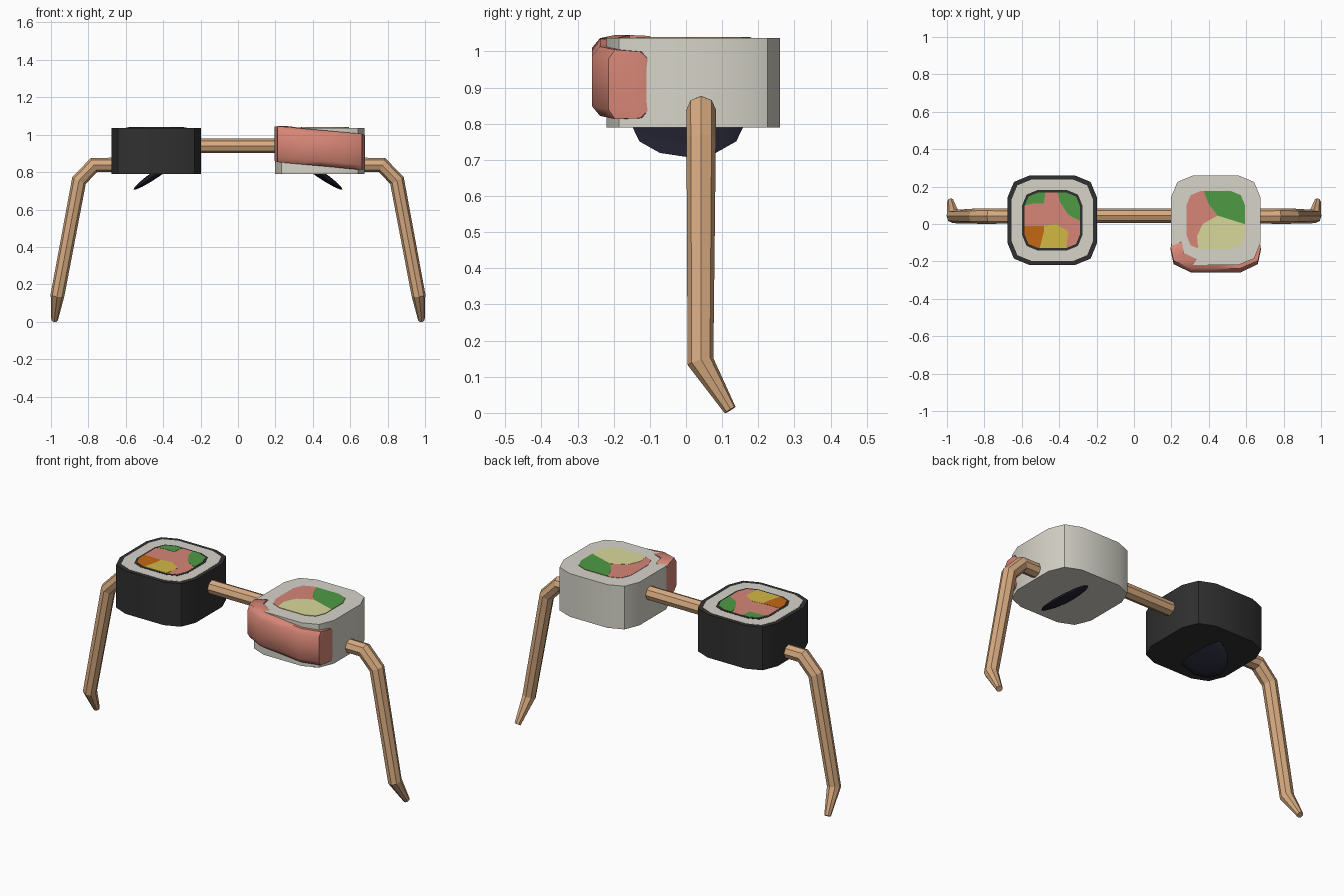
import bpy, bmesh
from mathutils import Vector

cube = bpy.data.objects.get("Cube")
if cube:
    bpy.data.objects.remove(cube)


def material(name, code):
    def linear(i):
        c = int(code[i:i + 2], 16) / 255
        return c / 12.92 if c < 0.04 else ((c + 0.055) / 1.055) ** 2.4
    m = bpy.data.materials.new(name)
    m.use_nodes = True
    m.diffuse_color = (linear(0), linear(2), linear(4), 1)
    m.node_tree.nodes["Principled BSDF"].inputs["Base Color"].default_value = m.diffuse_color
    return m


rice = material("rice", "d6d4c9")
seaweed = material("seaweed", "303030")
salmon = material("salmon", "d68676")
green = material("cucumber green", "4f9b45")
orange = material("orange", "c46814")
yellow = material("yellow", "d2b844")
pale = material("pale avocado", "d9d99b")
wood = material("wood", "d6aa80")
navy = material("dark navy", "20202e")

CENTRE_X, CENTRE_Y = 0.437, 0.02
BOTTOM, TOP = 0.79, 1.036

# Rounded square outline with twelve corners
OUTLINE = []
corner = [Vector((0.24, 0.12)), Vector((0.205, 0.205)), Vector((0.12, 0.24))]
for turn in range(4):
    OUTLINE += corner
    corner = [Vector((-p.y, p.x)) for p in corner]


def scaled(s):
    return [p * s for p in OUTLINE]


def finish(bm, name, mat, smooth=None):
    bmesh.ops.recalc_face_normals(bm, faces=bm.faces)
    me = bpy.data.meshes.new(name)
    bm.to_mesh(me)
    bm.free()
    ob = bpy.data.objects.new(name, me)
    bpy.context.collection.objects.link(ob)
    me.materials.append(mat)
    if smooth:
        bpy.ops.object.select_all(action='DESELECT')
        ob.select_set(True)
        bpy.context.view_layer.objects.active = ob
        bpy.ops.object.shade_smooth_by_angle(angle=smooth)
    return ob


def prism(name, points, cx, z0, z1, mat, clip=None, smooth=None):
    """Upright prism; its outline can be trimmed to a convex clip outline."""
    bm = bmesh.new()
    bm.faces.new([bm.verts.new((p[0], p[1], 0)) for p in points])
    for i in range(len(clip or [])):
        a, b = clip[i - 1], clip[i]
        d = b - a
        bmesh.ops.bisect_plane(bm, geom=bm.verts[:] + bm.edges[:] + bm.faces[:],
                               plane_co=(a.x, a.y, 0), plane_no=(d.y, -d.x, 0),
                               clear_outer=True)
    geom = bmesh.ops.extrude_face_region(bm, geom=bm.faces[:])["geom"]
    top = [v for v in geom if isinstance(v, bmesh.types.BMVert)]
    bmesh.ops.translate(bm, verts=top, vec=(0, 0, z1 - z0))
    bmesh.ops.translate(bm, verts=bm.verts, vec=(cx, CENTRE_Y, z0))
    return finish(bm, name, mat, smooth)


def tube(name, points, radii):
    """Eight-sided stick along a path."""
    cu = bpy.data.curves.new(name, 'CURVE')
    cu.dimensions = '3D'
    cu.bevel_depth, cu.bevel_resolution = 0.039, 2
    cu.use_fill_caps = True
    sp = cu.splines.new('POLY')
    sp.use_smooth = False
    sp.points.add(len(points) - 1)
    for pt, co, r in zip(sp.points, points, radii):
        pt.co = (*co, 1)
        pt.radius = r
    ob = bpy.data.objects.new(name, cu)
    bpy.context.collection.objects.link(ob)
    cu.materials.append(wood)
    bpy.ops.object.select_all(action='DESELECT')
    ob.select_set(True)
    bpy.context.view_layer.objects.active = ob
    bpy.ops.object.convert(target='MESH')


# Seaweed roll on the right
prism("seaweed_roll", OUTLINE, -CENTRE_X, BOTTOM, TOP, seaweed, smooth=0.55)
prism("roll_rice", scaled(0.91), -CENTRE_X, TOP, TOP + 0.001, rice)
prism("inner_seaweed", scaled(0.67), -CENTRE_X, TOP, TOP + 0.002, seaweed)
prism("right_salmon_filling", scaled(0.62), -CENTRE_X, TOP, TOP + 0.003, salmon)

# Rice roll on the left
prism("rice_roll", OUTLINE, CENTRE_X, BOTTOM, TOP + 0.001, rice, smooth=0.55)
prism("left_salmon_filling", scaled(0.655), CENTRE_X, TOP, TOP + 0.003, salmon)

# Filling pieces, trimmed to the filling outline
pieces = [
    ("small_cucumber", -1, green, [(-0.2, 0.07), (-0.1, 0.09), (-0.045, 0.09),
                                   (-0.03, 0.2), (-0.2, 0.2)]),
    ("large_cucumber", -1, green, [(0.02, 0.2), (0.04, 0.1), (0.085, 0.03),
                                   (0.2, -0.03), (0.2, 0.2)]),
    ("orange_piece", -1, orange, [(-0.2, -0.03), (-0.045, -0.03), (-0.045, -0.06),
                                  (-0.08, -0.2), (-0.2, -0.2)]),
    ("yellow_piece", -1, yellow, [(-0.045, -0.03), (0.02, -0.02), (0.085, -0.06),
                                  (0.07, -0.2), (-0.08, -0.2), (-0.045, -0.06)]),
    ("left_cucumber", 1, green, [(-0.08, 0.2), (-0.04, 0.09), (0.01, 0.025),
                                 (0.2, -0.035), (0.2, 0.2)]),
    ("avocado_piece", 1, pale, [(0.01, 0.025), (-0.07, -0.02), (-0.1, -0.085),
                                (-0.09, -0.2), (0.2, -0.2), (0.2, -0.035)]),
]
for name, side, mat, points in pieces:
    prism(name, points, side * CENTRE_X, TOP, TOP + 0.004, mat,
          clip=scaled(0.62 if side < 0 else 0.655))

# Salmon slice wrapped round the front of the rice roll, tilted a little
stations = [(-0.235, -0.12, 0.058), (-0.241, -0.16, 0.092), (-0.225, -0.235, 0.096),
            (-0.13, -0.28, 0.096), (0, -0.28, 0.096)]
stations += [(-x, y, h) for x, y, h in reversed(stations[:-1])]
section = [(0.75, -1), (0.92, -1), (1, -0.72), (1, 0.72), (0.92, 1), (0.75, 1)]
bm = bmesh.new()
rings = []
for x, y, h in stations:
    zc = 0.929 - 0.09 * x
    rings.append([bm.verts.new((CENTRE_X + x * (s if s < 0.9 else 1),
                                CENTRE_Y + y * s, zc + h * t)) for s, t in section])
for a, b in zip(rings, rings[1:]):
    for i in range(len(section)):
        bm.faces.new((a[i - 1], a[i], b[i], b[i - 1]))
bm.faces.new(rings[0])
bm.faces.new(rings[-1])
finish(bm, "salmon_slice", salmon, smooth=0.9)

# Chopstick bridge
tube("bridge", [(-0.22, 0.045, 0.94), (0.22, 0.045, 0.94)], [1, 1])

for side, label in ((-1, "right"), (1, "left")):
    # Bent chopstick temple with a tapered tip
    path = [(0.65, 0.042, 0.838), (0.77, 0.042, 0.838), (0.85, 0.042, 0.755),
            (0.965, 0.04, 0.142), (0.981, 0.122, 0.008)]
    tube(label + "_temple", [(side * x, y, z) for x, y, z in path],
         [1, 1.06, 1.04, 0.95, 0.45])

    # Lens-shaped nose pad, lower on its outer side
    bm = bmesh.new()
    bmesh.ops.create_uvsphere(bm, u_segments=12, v_segments=8, radius=0.155)
    bmesh.ops.scale(bm, vec=(1, 1, 0.13), verts=bm.verts)
    pad = finish(bm, label + "_nose_pad", navy, smooth=0.6)
    pad.location = (side * 0.43, 0.005, 0.795)
    pad.rotation_euler = (0, side * 0.6, 0)
